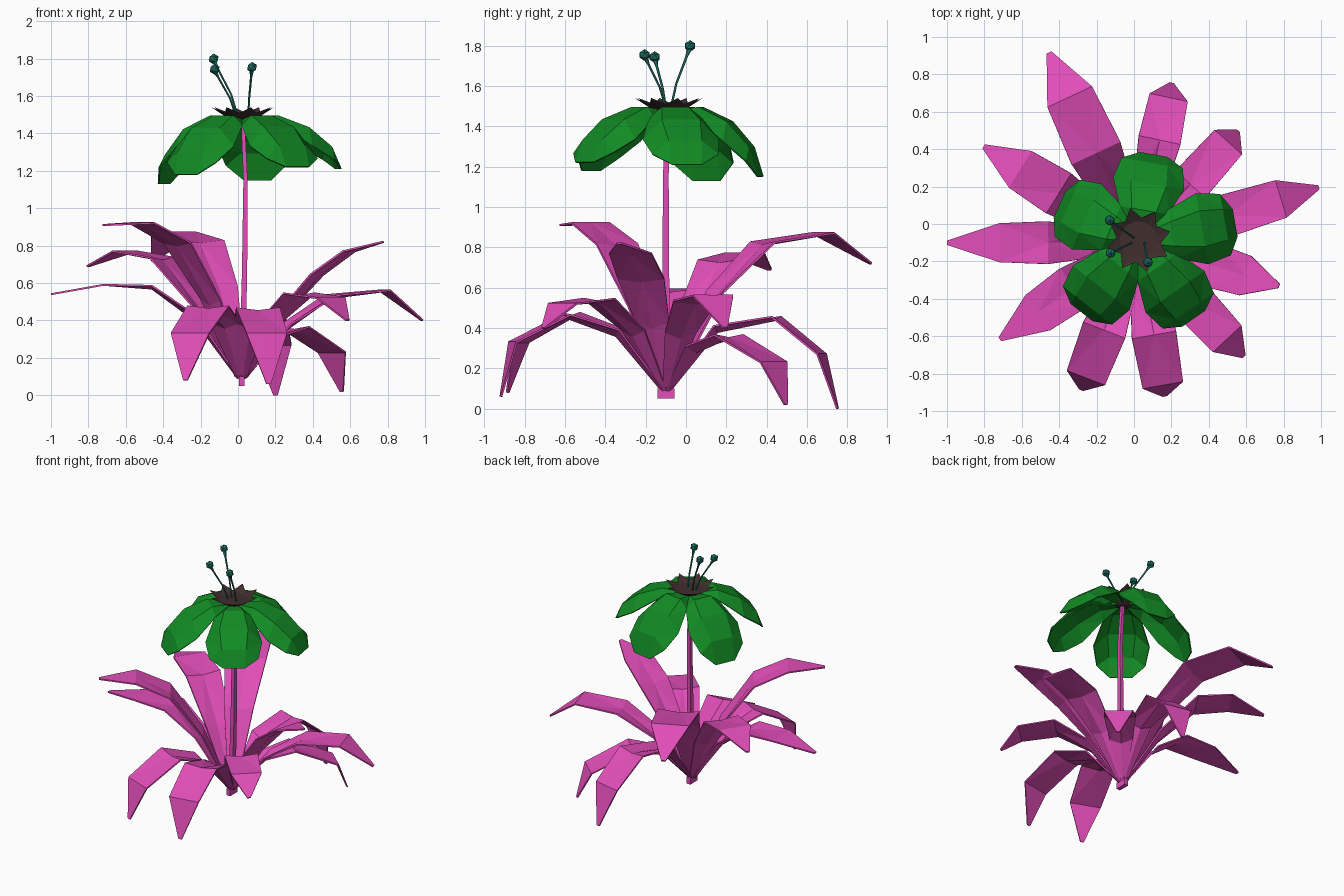
import bpy, bmesh
from math import radians, cos, sin
from mathutils import Vector

cube = bpy.data.objects.get("Cube")
if cube:
    bpy.data.objects.remove(cube)


def material(name, rgb):
    m = bpy.data.materials.new(name)
    m.use_nodes = True
    m.diffuse_color = (*rgb, 1)
    m.node_tree.nodes["Principled BSDF"].inputs["Base Color"].default_value = (*rgb, 1)
    return m


PINK = material("pink", (0.75, 0.075, 0.48))
GREEN = material("green", (0.006, 0.26, 0.018))
BROWN = material("dark_brown", (0.052, 0.027, 0.027))
TEAL = material("teal", (0.013, 0.16, 0.125))


def make_object(name, bm, mat, thickness=0):
    bmesh.ops.recalc_face_normals(bm, faces=bm.faces)
    mesh = bpy.data.meshes.new(name)
    bm.to_mesh(mesh)
    bm.free()
    mesh.materials.append(mat)
    obj = bpy.data.objects.new(name, mesh)
    bpy.context.collection.objects.link(obj)
    if thickness:
        mod = obj.modifiers.new("thickness", 'SOLIDIFY')
        mod.thickness = thickness
        mod.offset = 0
    return obj


def skin(bm, rows, closed=False):
    """Join rows of points into a strip, or into a capped tube if closed."""
    grid = [[bm.verts.new(p) for p in row] for row in rows]
    n = len(grid[0])
    for a, b in zip(grid, grid[1:]):
        for i in range(n if closed else n - 1):
            j = (i + 1) % n
            bm.faces.new((a[i], a[j], b[j], b[i]))
    if closed:
        bm.faces.new(grid[0])
        bm.faces.new(grid[-1])


def blade(name, center, angle, rows, mat, columns, thickness):
    """Radial strip; each row is (radius, height, half width, edge drop)."""
    a = radians(angle)
    out, side = Vector((cos(a), sin(a), 0)), Vector((-sin(a), cos(a), 0))
    points = []
    for r, z, w, drop in rows:
        points.append([Vector((center[0], center[1], z - drop * t * t)) + out * r + side * w * t
                       for t in columns])
    bm = bmesh.new()
    skin(bm, points)
    bmesh.ops.triangulate(bm, faces=bm.faces)
    make_object(name, bm, mat, thickness)


def tube(name, path, mat, sides):
    """Upright tube; each path entry is (x, y, z, x radius, y radius)."""
    bm = bmesh.new()
    turns = [radians(360 * (i + 0.5) / sides) for i in range(sides)]
    skin(bm, [[(x + rx * cos(t), y + ry * sin(t), z) for t in turns]
              for x, y, z, rx, ry in path], True)
    return make_object(name, bm, mat)


# Leaves: direction, width scale, then (radius, height) at two bends, the crest and the tip
ROOT = (0.02, -0.1)
LEAVES = [
    (115, 1.2, (0.27, 0.55), (0.53, 0.81), (0.86, 0.87), (1.12, 0.72)),
    (148, 1.05, (0.25, 0.44), (0.5, 0.72), (0.74, 0.77), (0.97, 0.69)),
    (180, 0.95, (0.25, 0.4), (0.48, 0.57), (0.74, 0.59), (1.02, 0.54)),
    (215, 1.05, (0.2, 0.48), (0.42, 0.8), (0.65, 0.92), (0.9, 0.91)),
    (249, 1.0, (0.25, 0.36), (0.5, 0.46), (0.77, 0.33), (0.84, 0.08)),
    (280, 1.0, (0.25, 0.36), (0.5, 0.45), (0.77, 0.33), (0.83, 0.06)),
    (313, 0.95, (0.22, 0.36), (0.45, 0.53), (0.7, 0.52), (0.83, 0.4)),
    (343, 1.0, (0.22, 0.4), (0.42, 0.63), (0.6, 0.77), (0.79, 0.82)),
    (17, 0.95, (0.25, 0.35), (0.5, 0.52), (0.8, 0.56), (1.01, 0.4)),
    (48, 0.9, (0.2, 0.28), (0.42, 0.35), (0.72, 0.23), (0.8, 0.02)),
    (78, 0.95, (0.26, 0.38), (0.56, 0.44), (0.79, 0.27), (0.87, 0.0)),
]
for i, (angle, scale, *bends) in enumerate(LEAVES):
    profile = [(0.02, 0.09)] + bends
    widths = (0.025, 0.085, 0.12, 0.11, 0.012)
    lifts = (-0.01, -0.03, -0.015, 0, 0)
    rows = [(r, z, w * scale, d) for (r, z), w, d in zip(profile, widths, lifts)]
    blade(f"leaf_{i + 1}", ROOT, angle, rows, PINK, (-1, 0, 1), 0.01)

# Stem and its flat root block
tube("root_block", [(0.02, -0.1, 0.05, 0.022, 0.06), (0.02, -0.1, 0.1, 0.022, 0.06)], PINK, 4)
tube("stem", [(0.02, -0.1, 0.08, 0.022, 0.028), (0.035, -0.1, 0.65, 0.02, 0.024),
              (0.04, -0.1, 1.15, 0.016, 0.02), (0.025, -0.09, 1.49, 0.014, 0.016)], PINK, 4)

# Petals: direction, reach and tip height
HEART = (0.025, -0.085)
PETALS = [(10, 0.52, 1.21), (80, 0.46, 1.15), (156, 0.46, 1.13), (232, 0.49, 1.18), (305, 0.51, 1.22)]
for i, (angle, reach, tip) in enumerate(PETALS):
    fall = 1.5 - tip
    rows = [(0.02, 1.47, 0.02, 0), (reach * 0.35, 1.51, 0.13, 0.07),
            (reach * 0.66, 1.5 - fall * 0.13, 0.19, 0.13),
            (reach * 0.9, 1.5 - fall * 0.52, 0.165, 0.09), (reach, tip, 0.075, 0.0)]
    blade(f"petal_{i + 1}", HEART, angle, rows, GREEN, (-1, -0.5, 0.5, 1), 0.008)

# Star-shaped cup in the middle of the flower
bm = bmesh.new()
TEETH = 8
rings = []
for inner, outer, low, high in ((0.03, 0.03, 1.455, 1.455), (0.1, 0.1, 1.495, 1.495),
                                (0.12, 0.175, 1.51, 1.54)):
    ring = []
    for k in range(TEETH * 2):
        t = radians(180 * k / TEETH + 15)
        r, z = (inner, low) if k % 2 else (outer, high)
        ring.append((HEART[0] + r * cos(t), HEART[1] + r * sin(t), z))
    rings.append(ring)
inside = [(x, y, z + 0.004) for x, y, z in rings[1]]
skin(bm, rings + [inside], True)
make_object("flower_cup", bm, BROWN)

# Stamens with faceted heads
STAMENS = [((0.0, -0.075), (-0.13, 0.02, 1.79)), ((-0.01, -0.1), (-0.125, -0.155, 1.735)),
           ((0.055, -0.1), (0.075, -0.205, 1.745))]
for i, ((bx, by), (hx, hy, hz)) in enumerate(STAMENS):
    path = []
    for t, bow, r in ((0, 0, 0.006), (0.4, 0.28, 0.006), (0.85, 0.82, 0.007), (1, 1, 0.016)):
        path.append((bx + (hx - bx) * bow, by + (hy - by) * bow, 1.49 + (hz - 1.49) * t, r, r))
    tube(f"stamen_{i + 1}", path, TEAL, 5)
    bm = bmesh.new()
    bmesh.ops.create_icosphere(bm, subdivisions=1, radius=0.029)
    head = make_object(f"stamen_head_{i + 1}", bm, TEAL)
    head.location = (hx, hy, hz + 0.008)
